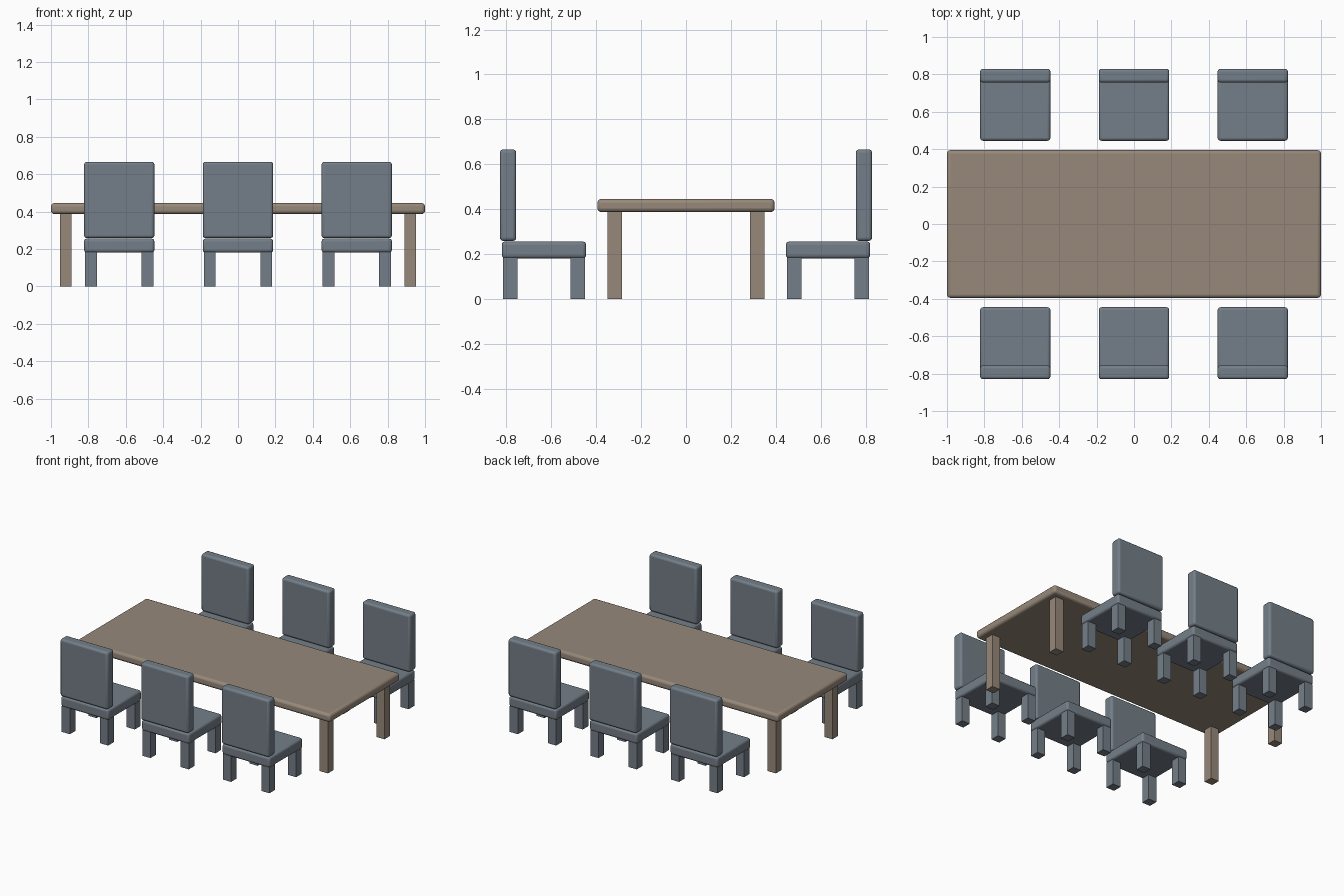
import bpy

cube = bpy.data.objects.get("Cube")
if cube:
    bpy.data.objects.remove(cube, do_unlink=True)


def material(name, rgb):
    mat = bpy.data.materials.new(name)
    mat.use_nodes = True
    color = (*rgb, 1)
    mat.diffuse_color = color
    mat.node_tree.nodes["Principled BSDF"].inputs["Base Color"].default_value = color
    return mat


wood = material("warm_wood", (0.31, 0.25, 0.195))
fabric = material("slate_fabric", (0.175, 0.21, 0.246))


def box(name, center, size, mat, bevel=0):
    """Box by centre and size, optionally with softly rounded edges."""
    bpy.ops.mesh.primitive_cube_add(size=1, location=center)
    obj = bpy.context.object
    obj.name = name
    obj.scale = size
    bpy.ops.object.transform_apply(location=False, rotation=False, scale=True)
    obj.data.materials.append(mat)
    if bevel:
        mod = obj.modifiers.new("Rounded edges", "BEVEL")
        mod.width = bevel
        mod.segments = 3
        bpy.ops.object.shade_smooth_by_angle()
    return obj


SIDES = (-1, 1)
LEG = 0.064

# Table
box("table_top", (0, 0, 0.416), (2, 0.79, 0.059), wood, 0.018)
for sx in SIDES:
    for sy in SIDES:
        box("table_leg", (sx * 0.921, sy * 0.318, 0.195), (LEG, LEG, 0.39), wood)


# Chair: side is -1 for the front row, 1 for the back row
def chair(x, side):
    y = side * 0.633
    box("chair_seat", (x, y, 0.218), (0.376, 0.376, 0.075), fabric, 0.015)
    box("chair_back", (x, side * 0.793, 0.462), (0.376, 0.073, 0.408), fabric, 0.015)
    for sx in SIDES:
        for sy in SIDES:
            box("chair_leg", (x + sx * 0.151, y + sy * 0.15, 0.092),
                (LEG, LEG, 0.184), fabric)


for row in SIDES:
    for column in (-1, 0, 1):
        chair(column * 0.635, row)
